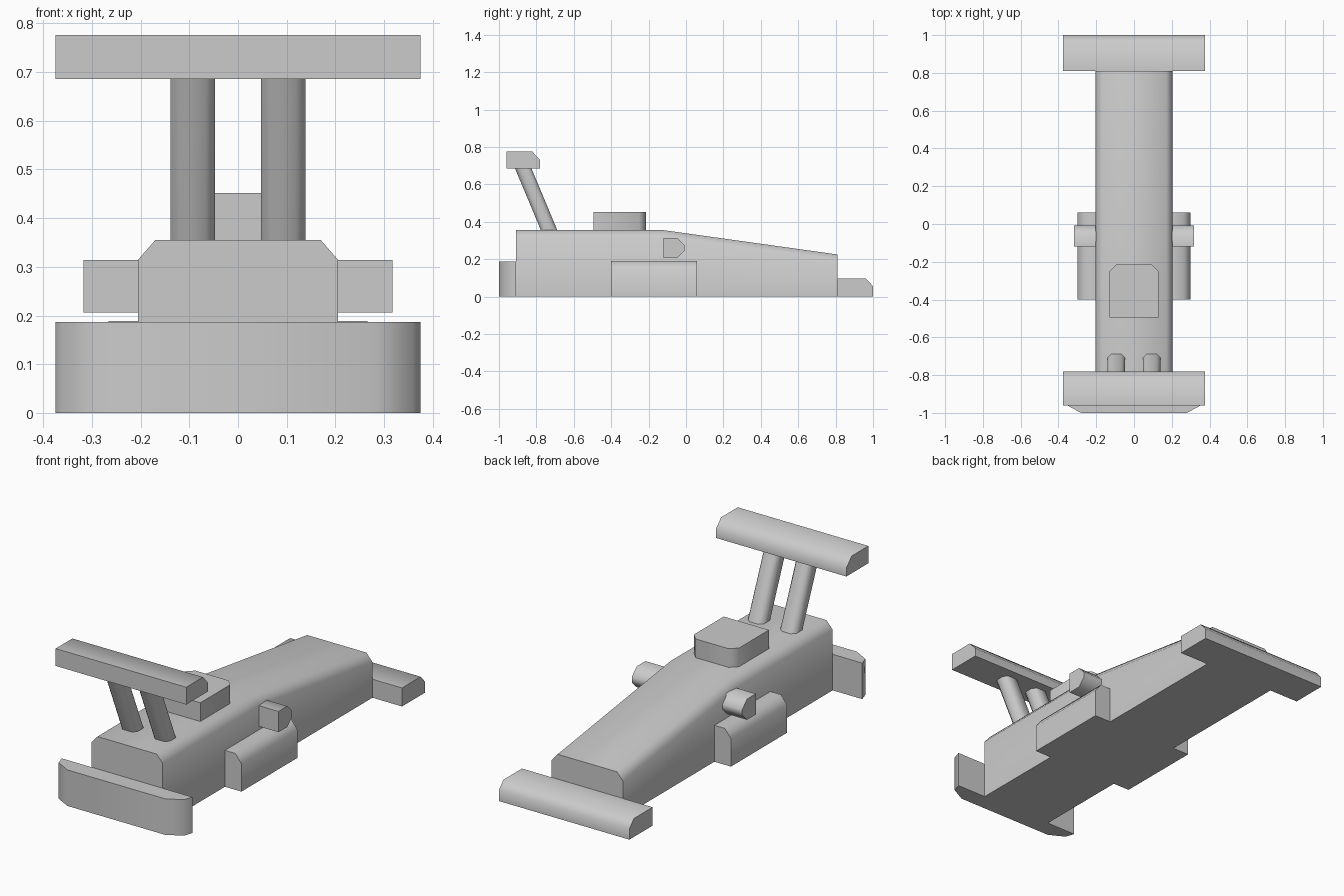
import bpy, bmesh, math

cube = bpy.data.objects.get("Cube")
if cube:
    bpy.data.objects.remove(cube, do_unlink=True)

grey = bpy.data.materials.new("light grey")
grey.use_nodes = True
colour = (0.6, 0.6, 0.6, 1.0)
grey.diffuse_color = colour
grey.node_tree.nodes["Principled BSDF"].inputs["Base Color"].default_value = colour


def loft(name, rings, mirror=False):
    """Closed solid through matching rings of points."""
    bm = bmesh.new()
    rows = [[bm.verts.new(p) for p in ring] for ring in rings]
    n = len(rows[0])
    for a, b in zip(rows, rows[1:]):
        for i in range(n):
            j = (i + 1) % n
            bm.faces.new((a[i], a[j], b[j], b[i]))
    bm.faces.new(rows[0])
    bm.faces.new(rows[-1])
    bmesh.ops.recalc_face_normals(bm, faces=bm.faces)
    mesh = bpy.data.meshes.new(name)
    bm.to_mesh(mesh)
    bm.free()
    mesh.materials.append(grey)
    obj = bpy.data.objects.new(name, mesh)
    bpy.context.collection.objects.link(obj)
    bpy.ops.object.select_all(action='DESELECT')
    obj.select_set(True)
    bpy.context.view_layer.objects.active = obj
    bpy.ops.object.shade_smooth_by_angle(angle=math.radians(52))
    if mirror:
        obj.modifiers.new("Mirror", 'MIRROR')
    return obj


def along_x(name, profile, x0, x1, mirror=False):
    return loft(name, [[(x, y, z) for y, z in profile] for x in (x0, x1)], mirror)


def along_y(name, profile, y0, y1, mirror=False):
    return loft(name, [[(x, y, z) for x, z in profile] for y in (y0, y1)], mirror)


def along_z(name, profile, z0, z1):
    return loft(name, [[(x, y, z) for x, y in profile] for z in (z0, z1)])


def both_sides(half):
    """Complete a half outline by reflecting it in x."""
    return half + [(-x, v) for x, v in reversed(half)]


# Main body: chamfered section, falling away towards +y
loft("body", [[(x, y, z) for x, z in both_sides([(0.205, 0), (0.205, top - 0.04), (0.17, top)])]
              for y, top in ((-0.91, 0.355), (-0.12, 0.355), (0.81, 0.225))])

# Upright bumper with swept corners
along_z("bumper", both_sides([(0.28, -1), (0.36, -0.957), (0.375, -0.91)]), 0, 0.187)

# Low crossbar at the far end
along_x("low_crossbar", [(0.81, 0), (1, 0), (1, 0.055), (0.963, 0.096), (0.81, 0.096)], -0.375, 0.375)

# Raised wing
along_x("wing", [(-0.96, 0.686), (-0.78, 0.686), (-0.78, 0.73), (-0.823, 0.776), (-0.96, 0.776)],
        -0.375, 0.375)

# Leaning wing struts with chamfered corners
w, d, c = 0.046, 0.044, 0.02
section = [(w, c - d), (w, d - c), (w - c, d), (c - w, d),
           (-w, d - c), (-w, c - d), (c - w, -d), (w - c, -d)]
loft("wing_struts", [[(0.093 + x, yc + y, z) for x, y in section]
                     for yc, z in ((-0.732, 0.355), (-0.871, 0.687))], mirror=True)

# Cockpit block
along_z("cockpit", both_sides([(0.13, -0.495), (0.13, -0.25), (0.095, -0.215)]), 0.355, 0.452)

# Side pods
along_y("side_pods", [(0.205, 0), (0.3, 0), (0.3, 0.145), (0.265, 0.189), (0.205, 0.189)],
        -0.4, 0.06, mirror=True)

# Side mirrors
along_x("side_mirrors", [(-0.12, 0.206), (-0.048, 0.206), (-0.008, 0.246), (-0.008, 0.274),
                         (-0.048, 0.314), (-0.12, 0.314)], 0.2, 0.317, mirror=True)
